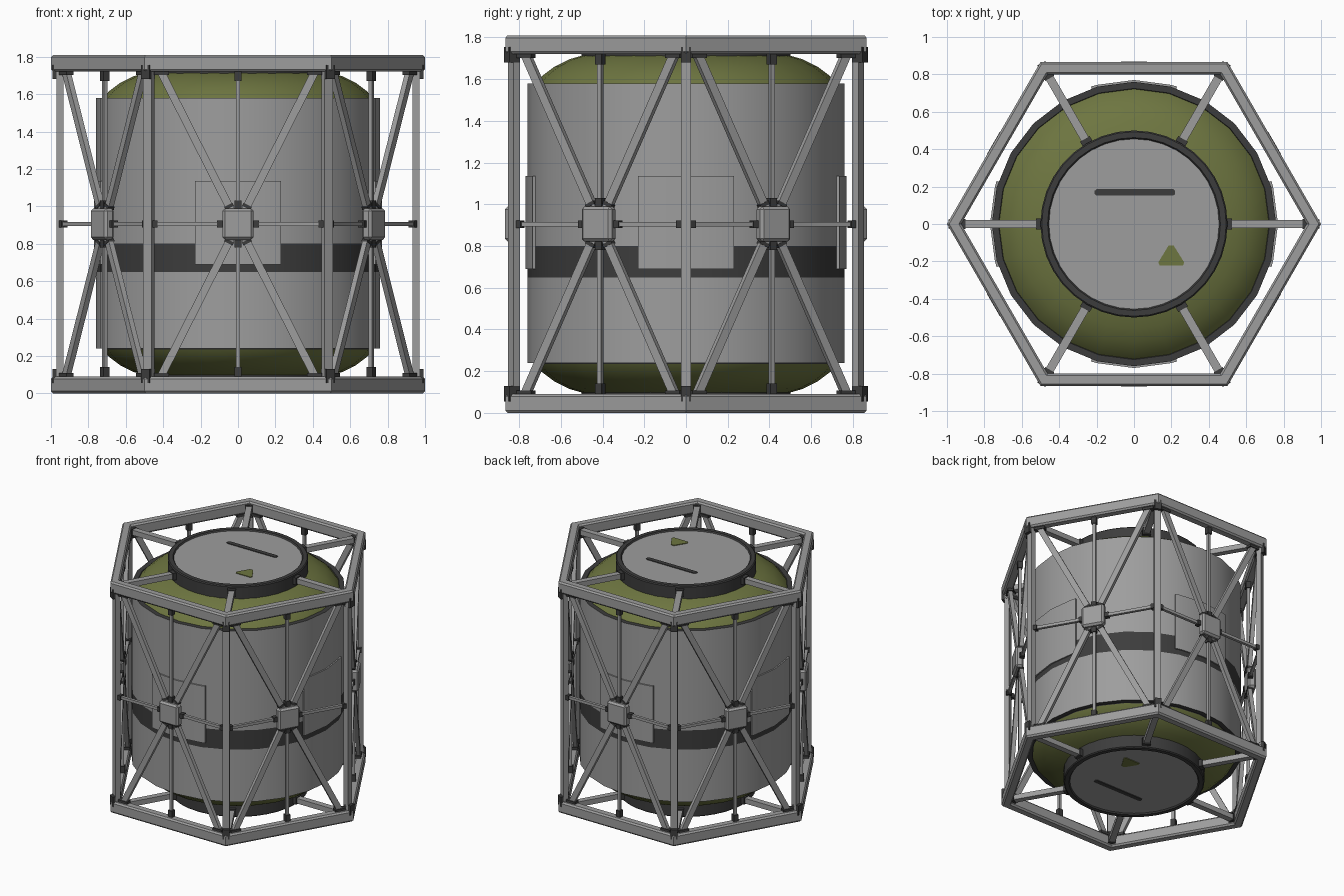
import bpy, bmesh, math
from mathutils import Vector, Matrix

if "Cube" in bpy.data.objects:
    bpy.data.objects.remove(bpy.data.objects["Cube"])

H = 1.81
MID = H / 2


def material(name, rgb):
    m = bpy.data.materials.new(name)
    m.diffuse_color = (*rgb, 1)
    m.use_nodes = True
    m.node_tree.nodes["Principled BSDF"].inputs["Base Color"].default_value = m.diffuse_color
    return m


GREY = material("light_grey", (0.34, 0.34, 0.34))
DARK = material("dark_grey", (0.046, 0.046, 0.046))
GREEN = material("olive_green", (0.155, 0.18, 0.052))
UP = Vector((0, 0, 1))
FLIP = Matrix.Translation((0, 0, MID)) @ Matrix.Rotation(math.pi, 4, 'X') @ Matrix.Translation((0, 0, -MID))


def finish(name, bm, mats, smooth=False, bevel=0):
    bmesh.ops.recalc_face_normals(bm, faces=bm.faces)
    me = bpy.data.meshes.new(name)
    bm.to_mesh(me)
    bm.free()
    ob = bpy.data.objects.new(name, me)
    bpy.context.collection.objects.link(ob)
    for m in mats:
        me.materials.append(m)
    if bevel:
        mod = ob.modifiers.new("bevel", 'BEVEL')
        mod.width, mod.segments = bevel, 1
    if smooth:
        bpy.ops.object.select_all(action='DESELECT')
        ob.select_set(True)
        bpy.context.view_layer.objects.active = ob
        bpy.ops.object.shade_smooth_by_angle(angle=math.radians(35))
    return ob


def revolve(bm, profile, segs, mats=None, closed=False):
    """Spin (radius, z) points round z; mats gives one index per profile edge."""
    rows = []
    for r, z in profile:
        rows.append([bm.verts.new((r * math.cos(a), r * math.sin(a), z))
                     for a in (2 * math.pi * i / segs for i in range(segs))])
    n = len(profile)
    for k in range(n if closed else n - 1):
        a, b = rows[k], rows[(k + 1) % n]
        for i in range(segs):
            j = (i + 1) % segs
            f = bm.faces.new((a[i], a[j], b[j], b[i]))
            f.material_index = mats[k] if mats else 0
    return rows


def bar(bm, a, b, width, depth, out):
    """Box from a to b; depth is measured along the outward direction."""
    a, b = Vector(a), Vector(b)
    ax = (b - a).normalized()
    side = ax.cross(out).normalized()
    o = side.cross(ax)
    rot = Matrix((side, o, ax)).transposed().to_4x4()
    size = Matrix.Diagonal((width, depth, (b - a).length, 1))
    bmesh.ops.create_cube(bm, size=1, matrix=Matrix.Translation((a + b) / 2) @ rot @ size)


def prism(bm, pts, z0, z1):
    lo = [bm.verts.new((x, y, z0)) for x, y in pts]
    hi = [bm.verts.new((x, y, z1)) for x, y in pts]
    bm.faces.new(lo)
    bm.faces.new(hi)
    for i in range(len(pts)):
        j = (i + 1) % len(pts)
        bm.faces.new((lo[i], lo[j], hi[j], hi[i]))


# tank: shell with dark band and rims, green domed ends
dome = [(0.49, 1.715), (0.56, 1.695), (0.63, 1.66), (0.69, 1.615), (0.722, 1.575)]
prof = dome + [(0.725, 1.58), (0.76, 1.58), (0.76, 0.80), (0.76, 0.65), (0.76, 0.24), (0.725, 0.24)]
prof += [(r, H - z) for r, z in reversed(dome)]
bm = bmesh.new()
revolve(bm, prof, 24, [2] * 4 + [1, 1, 0, 1, 0, 1, 1] + [2] * 4)
finish("tank", bm, [GREY, DARK, GREEN], smooth=True)

# four curved panels on the shell
bm = bmesh.new()
for q in range(4):
    arc = [math.radians(q * 90 + d) for d in (-17.4, -15, 0, 15, 17.4)]
    pts = [(0.77 * math.cos(a), 0.77 * math.sin(a)) for a in arc]
    pts += [(0.74 * math.cos(a), 0.74 * math.sin(a)) for a in reversed(arc)]
    prism(bm, pts, 0.69, 1.135)
finish("shell_panels", bm, [GREY], smooth=True)

# end hatches with rim, slot and pointer marks
for end, mtx in (("top", Matrix()), ("bottom", FLIP)):
    bm = bmesh.new()
    rows = revolve(bm, [(0.5, 1.70), (0.5, 1.803), (0.493, 1.81), (0.462, 1.81), (0.455, 1.80)], 36, [1] * 4)
    bm.faces.new(rows[-1]).material_index = 0
    bm.faces.new(rows[0]).material_index = 1
    bm.transform(mtx)
    finish(end + "_hatch", bm, [GREY, DARK], smooth=True)

    bm = bmesh.new()
    prism(bm, [(-0.21, 0.16), (-0.2, 0.152), (0.21, 0.152), (0.22, 0.16),
               (0.22, 0.178), (0.21, 0.186), (-0.2, 0.186), (-0.21, 0.178)], 1.799, 1.805)
    bm.transform(mtx)
    finish(end + "_hatch_slot", bm, [DARK])

    bm = bmesh.new()
    prism(bm, [(0.185, -0.115), (0.212, -0.115), (0.268, -0.205), (0.262, -0.222),
               (0.137, -0.222), (0.13, -0.205)], 1.799, 1.805)
    bm.transform(mtx)
    finish(end + "_hatch_pointer", bm, [GREEN])

# hexagonal end rings
for end, z in (("top", 1.72), ("bottom", 0.0)):
    bm = bmesh.new()
    ri, ro, h, c = 0.924, 1.0, 0.09, 0.012
    revolve(bm, [(ri + c, z), (ro - c, z), (ro, z + c), (ro, z + h - c), (ro - c, z + h),
                 (ri + c, z + h), (ri, z + h - c), (ri, z + c)], 6, closed=True)
    finish(end + "_ring", bm, [GREY])

# frame bars: corner posts, spokes, cross braces, thin rods, hubs, dark fittings
posts, spokes, braces, rods, hubs, fittings = (bmesh.new() for _ in range(6))
D = 0.823
for i in range(6):
    a = math.radians(60 * i)
    r = Vector((math.cos(a), math.sin(a), 0))
    bar(posts, r * 0.952 + UP * 0.08, r * 0.952 + UP * 1.73, 0.05, 0.036, r)
    for s in (-1, 1):
        z = MID + s * 0.86
        bar(spokes, r * 0.48 + UP * z, r * 0.95 + UP * z, 0.045, 0.04, UP)
        bar(fittings, r * 0.49 + UP * z, r * 0.525 + UP * z, 0.06, 0.055, UP)
        bar(fittings, r * 0.90 + UP * z, r * 0.935 + UP * z, 0.056, 0.05, UP)
        bar(fittings, r * 0.962 + UP * (MID + s * 0.775), r * 0.962 + UP * (MID + s * 0.85), 0.05, 0.06, r)

    # one frame side, n outward and t along the side
    b = a + math.radians(30)
    n = Vector((math.cos(b), math.sin(b), 0))
    t = Vector((-math.sin(b), math.cos(b), 0))

    def P(u, v, d=D):
        return n * d + t * u + UP * (MID + v)

    bar(hubs, P(0, 0, 0.808), P(0, 0, 0.868), 0.168, 0.168, UP)
    for s in (-1, 1):
        bar(rods, P(0, 0), P(0, s * 0.82), 0.022, 0.022, n)
        bar(rods, P(0, 0), P(s * 0.46, 0), 0.022, 0.022, n)
        bar(fittings, P(0, s * 0.08), P(0, s * 0.125), 0.036, 0.036, n)
        bar(fittings, P(0, s * 0.765), P(0, s * 0.82), 0.036, 0.036, n)
        bar(fittings, P(s * 0.08, 0), P(s * 0.112, 0), 0.036, 0.036, n)
        bar(fittings, P(s * 0.43, 0), P(s * 0.458, 0), 0.036, 0.036, n)
        for w in (-1, 1):
            bar(braces, P(0, 0), P(s * 0.42, w * 0.83), 0.042, 0.03, n)
            bar(fittings, P(s * 0.37, w * 0.808), P(s * 0.45, w * 0.808), 0.022, 0.042, n)
            bar(fittings, P(s * 0.044, w * 0.087), P(s * 0.052, w * 0.103), 0.05, 0.036, n)

finish("corner_posts", posts, [GREY])
finish("hatch_spokes", spokes, [GREY])
finish("cross_braces", braces, [GREY])
finish("thin_rods", rods, [GREY])
finish("brace_hubs", hubs, [GREY], bevel=0.014)
finish("joint_fittings", fittings, [DARK])
